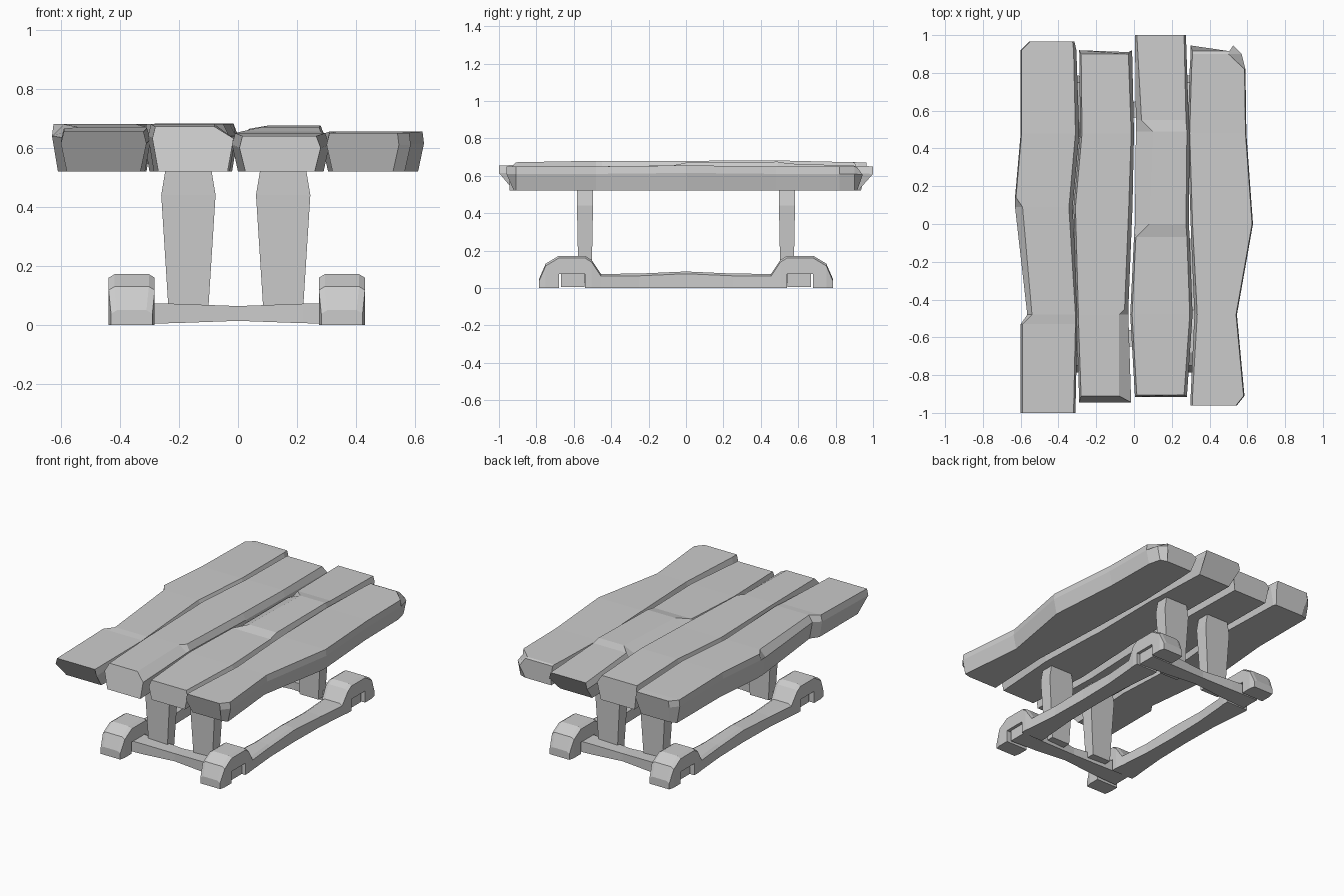
import bpy, bmesh


def loft(name, rings):
    """Skin a row of equal-length point rings and cap both ends."""
    bm = bmesh.new()
    rows = [[bm.verts.new(p) for p in ring] for ring in rings]
    n = len(rows[0])
    for a, b in zip(rows, rows[1:]):
        for i in range(n):
            j = (i + 1) % n
            bm.faces.new((a[i], a[j], b[j], b[i]))
    bm.faces.new(rows[0])
    bm.faces.new(rows[-1])
    bmesh.ops.remove_doubles(bm, verts=bm.verts, dist=0.0005)
    bmesh.ops.recalc_face_normals(bm, faces=bm.faces)
    me = bpy.data.meshes.new(name)
    bm.to_mesh(me)
    bm.free()
    ob = bpy.data.objects.new(name, me)
    bpy.context.collection.objects.link(ob)
    return ob


def plank(name, stations, front, back):
    """Stations: y, left, right, top z, left bevel, right bevel.
    front/back: how far the top and bottom edges pull in at each end."""
    rings = []
    for k, (y, l, r, z, il, ir) in enumerate(stations):
        top = bot = y
        if k == 0:
            top, bot = y + front[0], y + front[1]
        elif k == len(stations) - 1:
            top, bot = y - back[0], y - back[1]
        s = z - 0.04
        rings.append([(l + 0.02, bot, 0.52), (r - 0.02, bot, 0.52), (r, y, s),
                      (r - ir, top, z), (l + il, top, z), (l, y, s)])
    loft(name, rings)


# Worn table-top planks
plank("plank_outer_left", [
    (-1.0, -0.60, -0.31, 0.655, 0.01, 0.01),
    (-0.53, -0.60, -0.30, 0.665, 0.01, 0.01),
    (-0.48, -0.565, -0.295, 0.67, 0.025, 0.015),
    (0.09, -0.63, -0.325, 0.68, 0.04, 0.02),
    (0.14, -0.63, -0.32, 0.68, 0.005, 0.02),
    (0.48, -0.60, -0.29, 0.68, 0.005, 0.02),
    (0.92, -0.60, -0.305, 0.672, 0.005, 0.015),
    (0.965, -0.555, -0.315, 0.67, 0.005, 0.01)], (0, 0.08), (0, 0.03))
plank("plank_inner_left", [
    (-0.945, -0.29, -0.015, 0.672, 0.01, 0.065),
    (-0.48, -0.305, -0.03, 0.68, 0.01, 0.05),
    (-0.45, -0.305, -0.03, 0.68, 0.01, 0.02),
    (0.09, -0.32, -0.008, 0.68, 0.01, 0.02),
    (0.48, -0.285, 0.0, 0.682, 0.01, 0.015),
    (0.92, -0.29, -0.01, 0.672, 0.01, 0.02)], (0.035, 0), (0.02, 0.01))
plank("plank_inner_right", [
    (-0.915, 0.005, 0.28, 0.64, 0.01, 0.015),
    (-0.48, -0.02, 0.31, 0.65, 0.01, 0.015),
    (-0.07, 0.0, 0.295, 0.655, 0.01, 0.015),
    (0.0, 0.005, 0.29, 0.67, 0.075, 0.015),
    (0.49, 0.01, 0.295, 0.675, 0.09, 0.015),
    (0.55, 0.01, 0.29, 0.665, 0.03, 0.015),
    (1.0, 0.005, 0.275, 0.65, 0.01, 0.01)], (0.01, 0), (0, 0.08))
plank("plank_outer_right", [
    (-0.96, 0.30, 0.545, 0.65, 0.01, 0.005),
    (-0.91, 0.30, 0.585, 0.65, 0.01, 0.005),
    (-0.48, 0.32, 0.545, 0.65, 0.015, 0.005),
    (0.0, 0.30, 0.63, 0.655, 0.01, 0.005),
    (0.48, 0.285, 0.595, 0.65, 0.01, 0.005),
    (0.82, 0.295, 0.59, 0.65, 0.01, 0.005),
    (0.90, 0.30, 0.57, 0.65, 0.01, 0.07),
    (0.945, 0.30, 0.525, 0.645, 0.01, 0.02)], (0, 0.04), (0.03, 0.03))

# Side rails with raised, notched feet: y, underside z, top z, half width
half_rail = [
    (0.785, 0.0, 0.05, 0.07), (0.75, 0.0, 0.13, 0.078), (0.68, 0.0, 0.172, 0.078),
    (0.68, 0.075, 0.172, 0.078), (0.54, 0.075, 0.172, 0.078),
    (0.54, 0.0, 0.172, 0.078), (0.505, 0.0, 0.15, 0.078),
    (0.455, 0.0, 0.075, 0.072), (0.25, 0.0, 0.077, 0.055)]
rail = ([(-y, b, t, w) for y, b, t, w in half_rail] + [(0, 0.0, 0.088, 0.05)]
        + half_rail[::-1])
for side, cx in (("left", -0.36), ("right", 0.352)):
    loft("rail_" + side, [
        [(cx - w, y, b), (cx + w, y, b), (cx + w, y, t - 0.012),
         (cx + w - 0.02, y, t), (cx - w + 0.02, y, t), (cx - w, y, t - 0.012)]
        for y, b, t, w in rail])

# Cross bars and tapered legs at both ends
bar = [(-0.41, 0.004, 0.075, 0.062), (-0.22, 0.006, 0.072, 0.055),
       (0, 0.014, 0.064, 0.042), (0.22, 0.006, 0.072, 0.055),
       (0.41, 0.004, 0.075, 0.062)]
leg = [(0.03, 0.066, 0.035), (0.44, 0.092, 0.043), (0.53, 0.077, 0.042)]
for end, s in (("front", -1), ("back", 1)):
    cy = 0.605 * s
    loft(end + "_cross_bar", [
        [(x, cy - w, b), (x, cy + w, b), (x, cy + w, t), (x, cy - w, t)]
        for x, b, t, w in bar])
    for side, cx in (("left", -0.168), ("right", 0.153)):
        ly = 0.54 * s
        loft(f"{end}_{side}_leg", [
            [(cx - w, ly - d, z), (cx + w, ly - d, z),
             (cx + w, ly + d, z), (cx - w, ly + d, z)] for z, w, d in leg])
